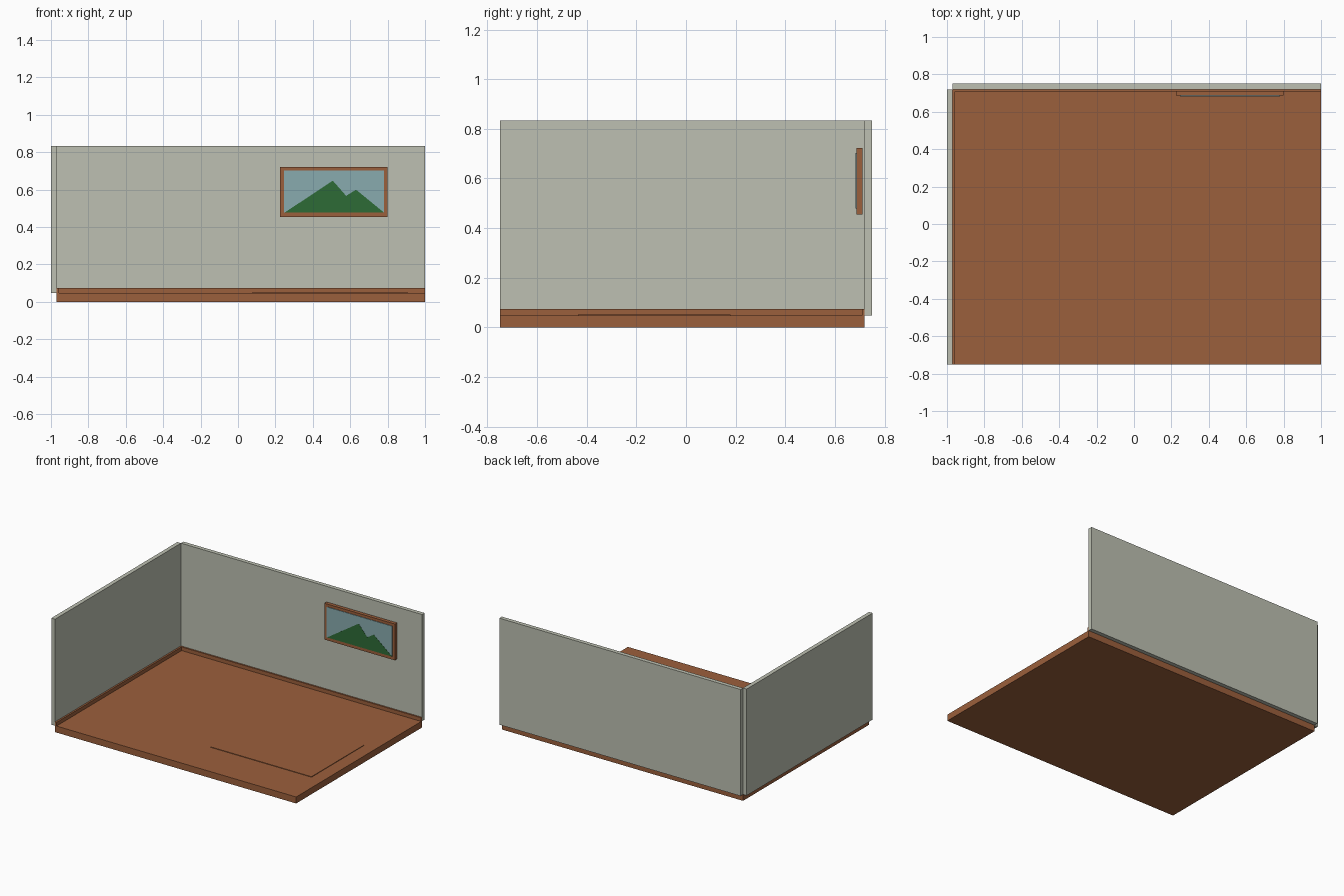
import bpy

if "Cube" in bpy.data.objects:
    bpy.data.objects.remove(bpy.data.objects["Cube"])


def material(name, rgb):
    m = bpy.data.materials.new(name)
    m.diffuse_color = (*rgb, 1.0)
    m.use_nodes = True
    m.node_tree.nodes["Principled BSDF"].inputs["Base Color"].default_value = m.diffuse_color
    return m


WOOD = material("brown wood", (0.33, 0.115, 0.045))
WALL = material("sage grey wall", (0.51, 0.53, 0.445))
SKY = material("pale blue sky", (0.25, 0.41, 0.43))
GREEN = material("mountain green", (0.027, 0.145, 0.037))


def prism(name, outline, y0, y1, mat):
    """Extrude an x-z outline (counter-clockwise from the front) from y0 to y1."""
    n = len(outline)
    verts = [(x, y, z) for y in (y0, y1) for x, z in outline]
    faces = [list(range(n)), list(range(2 * n - 1, n - 1, -1))]
    for i in range(n):
        j = (i + 1) % n
        faces.append([j, i, n + i, n + j])
    mesh = bpy.data.meshes.new(name)
    mesh.from_pydata(verts, [], faces)
    mesh.materials.append(mat)
    obj = bpy.data.objects.new(name, mesh)
    bpy.context.collection.objects.link(obj)
    return obj


def box(name, x, y, z, mat):
    outline = [(x[0], z[0]), (x[1], z[0]), (x[1], z[1]), (x[0], z[1])]
    return prism(name, outline, y[0], y[1], mat)


# Floor slab and the thin rug panel lying on it
box("floor", (-0.97, 1), (-0.75, 0.72), (0, 0.048), WOOD)
box("rug", (0.078, 0.905), (-0.435, 0.18), (0.047, 0.052), WOOD)

# Two walls meeting at an open outer corner
box("left_wall", (-1, -0.97), (-0.75, 0.72), (0.047, 0.833), WALL)
box("back_wall", (-0.97, 1), (0.72, 0.75), (0.047, 0.833), WALL)

# Skirting boards along both walls
box("left_skirting", (-0.97, -0.957), (-0.75, 0.709), (0.047, 0.075), WOOD)
box("back_skirting", (-0.97, 1), (0.709, 0.72), (0.047, 0.075), WOOD)

# Framed landscape hanging just off the back wall
box("picture_frame", (0.225, 0.80), (0.687, 0.712), (0.454, 0.722), WOOD)
box("picture_sky", (0.246, 0.78), (0.683, 0.688), (0.478, 0.702), SKY)
ridge = [(0.25, 0.478), (0.78, 0.478), (0.631, 0.60), (0.578, 0.567), (0.507, 0.648)]
prism("picture_mountains", ridge, 0.682, 0.6835, GREEN)
